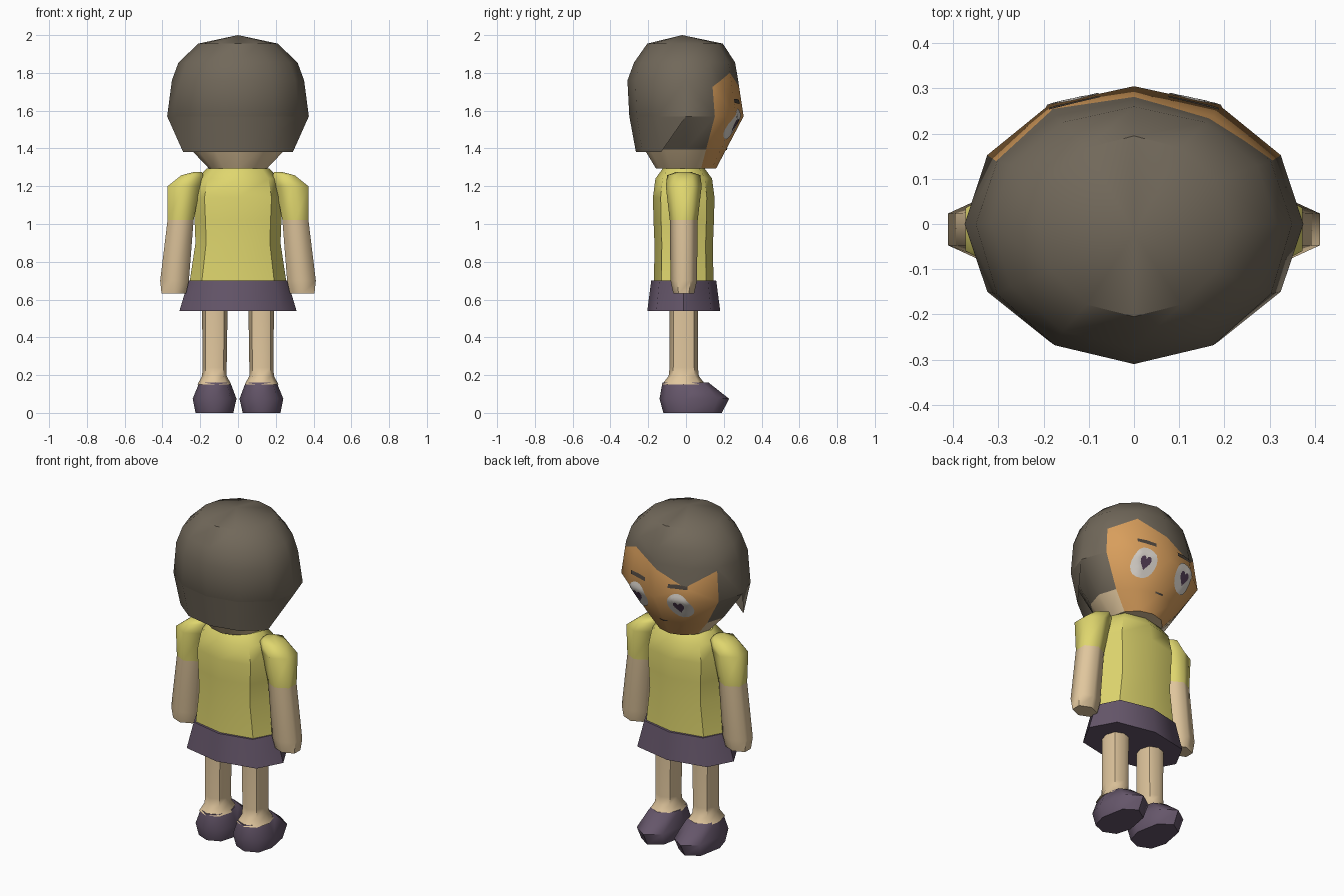
import bpy, bmesh, math
from mathutils import Vector
from mathutils.bvhtree import BVHTree

if "Cube" in bpy.data.objects:
    bpy.data.objects.remove(bpy.data.objects["Cube"])


def colour(name, r, g, b):
    lin = [((c / 255 + 0.055) / 1.055) ** 2.4 for c in (r, g, b)]
    m = bpy.data.materials.new(name)
    m.diffuse_color = (*lin, 1)
    m.use_nodes = True
    m.node_tree.nodes["Principled BSDF"].inputs["Base Color"].default_value = m.diffuse_color
    return m


SKIN = colour("light skin", 224, 198, 157)
FACE = colour("warm face", 216, 158, 92)
HAIR = colour("brown hair", 113, 104, 90)
SHIRT = colour("yellow shirt", 223, 214, 110)
PURPLE = colour("dusky purple", 101, 86, 106)
WHITE = colour("eye white", 220, 214, 206)
PUPIL = colour("pupil purple", 84, 62, 86)
BROW = colour("dark brow", 80, 72, 64)


def finish(name, bm, mats, angle=40):
    me = bpy.data.meshes.new(name)
    bm.to_mesh(me)
    bm.free()
    for m in mats:
        me.materials.append(m)
    ob = bpy.data.objects.new(name, me)
    bpy.context.collection.objects.link(ob)
    bpy.ops.object.select_all(action='DESELECT')
    ob.select_set(True)
    bpy.context.view_layer.objects.active = ob
    bpy.ops.object.shade_smooth_by_angle(angle=math.radians(angle))
    return ob


def ring_points(ring, n, power=2.0, phase=0.0):
    # ring = centre x, centre y, z, x radius, front radius, rear radius
    cx, cy, z, rx, rf, rb = ring
    pts = []
    for i in range(n):
        a = 2 * math.pi * i / n + phase
        c, s = math.cos(a), math.sin(a)
        x = math.copysign(abs(c) ** (2 / power), c)
        y = math.copysign(abs(s) ** (2 / power), s)
        pts.append((cx + rx * x, cy + (rf if s > 0 else rb) * y, z))
    return pts


def loft(rings, n, power=2.0, phase=0.0, apex=None):
    # rings run from bottom to top; each side face stores its column number
    bm = bmesh.new()
    rows = [[bm.verts.new(p) for p in ring_points(r, n, power, phase)] for r in rings]
    for a, b in zip(rows, rows[1:]):
        for i in range(n):
            j = (i + 1) % n
            bm.faces.new((a[i], a[j], b[j], b[i])).material_index = i
    bm.faces.new(rows[0][::-1]).material_index = 99
    if apex:
        t = bm.verts.new(apex)
        for i in range(n):
            bm.faces.new((rows[-1][i], rows[-1][(i + 1) % n], t)).material_index = i
    else:
        bm.faces.new(rows[-1])
    bm.normal_update()
    return bm


def paint(bm, rule):
    for f in bm.faces:
        f.material_index = rule(f.calc_center_median())


# Head: skull with the fringe line cut into the front columns
RIM = (0, 0, 1.57, .375, .305, .30)
head = loft([(0, 0, 1.295, .155, .16, .16), (0, 0, 1.395, .25, .213, .22), RIM,
             (0, 0, 1.76, .35, .276, .31), (0, 0, 1.855, .315, .26, .275),
             (0, -.005, 1.955, .21, .20, .20)], 12, apex=(0, -.02, 2.0))
fringe = [((1,), (.17, 1.80), (.30, 1.73)),
          ((2, 3), (-.17, 1.65), (.17, 1.80)),
          ((4,), (-.30, 1.74), (-.17, 1.65))]
cuts = {}
for cols, p, q in fringe:
    co = Vector((p[0], 0, p[1]))
    no = Vector((p[1] - q[1], 0, q[0] - p[0])).normalized()
    faces = [f for f in head.faces if f.material_index in cols]
    geom = set(faces)
    for f in faces:
        geom.update(f.edges)
        geom.update(f.verts)
    bmesh.ops.bisect_plane(head, geom=list(geom), plane_co=co, plane_no=no, dist=1e-5)
    for c in cols:
        cuts[c] = (co, no)
for f in head.faces:
    c = f.calc_center_median()
    if f.material_index in cuts:
        co, no = cuts[f.material_index]
        f.material_index = 2 if (c - co).dot(no) > 0 else 1
    else:
        f.material_index = 0 if c.z < 1.395 else 2
head.normal_update()
surface = BVHTree.FromBMesh(head)
finish("head", head, [SKIN, FACE, HAIR])

# Hair flap hanging behind the neck, rising to a point at each side
bm = bmesh.new()
top = [bm.verts.new(p) for p in ring_points(RIM, 12)]
low = [bm.verts.new(p) for p in ring_points((0, 0, 1.38, .335, .265, .265), 12)]
for i in range(7, 11):
    bm.faces.new((low[i], low[i + 1], top[i + 1], top[i]))
bm.faces.new((top[6], low[7], top[7]))
bm.faces.new((low[11], top[0], top[11]))
for v in [v for v in bm.verts if not v.link_faces]:
    bm.verts.remove(v)
finish("hair_flap", bm, [HAIR], 50)


# Face details: thin plates laid on the surface of the head
def plate(name, cx, cz, outline, mat, lift, steps=5):
    def on_head(x, z):
        hit, normal, _, _ = surface.ray_cast(Vector((x, 1, z)), Vector((0, -1, 0)))
        return hit + normal * lift
    bm = bmesh.new()
    mid = bm.verts.new(on_head(cx, cz))
    rows = [[bm.verts.new(on_head(cx + x * k / steps, cz + z * k / steps))
             for x, z in outline] for k in range(1, steps + 1)]
    n = len(outline)
    for i in range(n):
        j = (i + 1) % n
        bm.faces.new((mid, rows[0][j], rows[0][i]))
        for a, b in zip(rows, rows[1:]):
            bm.faces.new((a[i], a[j], b[j], b[i]))
    bmesh.ops.recalc_face_normals(bm, faces=bm.faces[:])
    if sum(f.normal.y for f in bm.faces) < 0:
        bmesh.ops.reverse_faces(bm, faces=bm.faces[:])
    finish(name, bm, [mat])


turn = [2 * math.pi * i / 20 for i in range(20)]
oval = [(.068 * math.cos(t), .08 * math.sin(t)) for t in turn]
heart = [(.032 * math.sin(t) ** 3,
          .0026 * (13 * math.cos(t) - 5 * math.cos(2 * t) - 2 * math.cos(3 * t) - math.cos(4 * t)))
         for t in turn]
for side, tag in ((1, "right"), (-1, "left")):
    plate("eye_white_" + tag, side * .135, 1.53, oval, WHITE, .004)
    plate("pupil_" + tag, side * .135, 1.53, heart, PUPIL, .008)
    brow = [(side * x, z) for x, z in
            ((-.055, -.016), (0, -.012), (.055, -.010), (.055, .010), (0, .012), (-.055, .006))]
    plate("eyebrow_" + tag, side * .13, 1.65, brow, BROW, .005)
plate("mouth", 0, 1.40, [(-.025, -.004), (0, -.007), (.025, -.004), (.025, .004), (0, .002), (-.025, .004)],
      BROW, .004)

# Shirt and skirt
MID = -.012
body = [(.70, .255, .157), (.90, .225, .155), (1.02, .23, .16), (1.14, .237, .163),
        (1.24, .215, .15), (1.295, .165, .11)]
bm = loft([(0, MID, z, rx, ry, ry) for z, rx, ry in body], 8, 2.4)
paint(bm, lambda c: 0)
finish("shirt", bm, [SHIRT], 50)
bm = loft([(0, MID, .54, .31, .193, .193), (0, MID, .70, .262, .172, .172)], 8, 2.4)
paint(bm, lambda c: 0)
finish("skirt", bm, [PURPLE], 50)

# Arms, legs and shoes: z, inner x, outer x, half depth
arm = [(.632, .275, .405, .055), (.70, .26, .412, .07), (1.02, .235, .373, .074),
       (1.20, .20, .373, .095), (1.258, .185, .30, .088), (1.275, .19, .235, .04)]
leg = [(.15, .035, .215, .115), (.195, .06, .19, .08), (.24, .06, .188, .075), (.56, .055, .19, .075)]
# shoe: z, inner x, outer x, toe y, heel y
shoe = [(0, .025, .225, .19, -.12), (.075, .008, .24, .228, -.14), (.16, .04, .205, .12, -.125)]
for side, tag in ((1, "right"), (-1, "left")):
    rings = [(side * (a + b) / 2, MID, z, (b - a) / 2 / math.cos(math.pi / 6), d, d)
             for z, a, b, d in arm]
    bm = loft(rings, 6, phase=math.pi / 6)
    paint(bm, lambda c: 1 if c.z > 1.02 else 0)
    finish("arm_" + tag, bm, [SKIN, SHIRT], 65)

    bm = loft([(side * (a + b) / 2, MID, z, (b - a) / 2, d, d) for z, a, b, d in leg], 8, 2.3)
    paint(bm, lambda c: 0)
    finish("leg_" + tag, bm, [SKIN], 50)

    bm = loft([(side * (a + b) / 2, 0, z, (b - a) / 2, t, -h) for z, a, b, t, h in shoe], 8, 2.3)
    paint(bm, lambda c: 0)
    finish("shoe_" + tag, bm, [PURPLE], 50)
